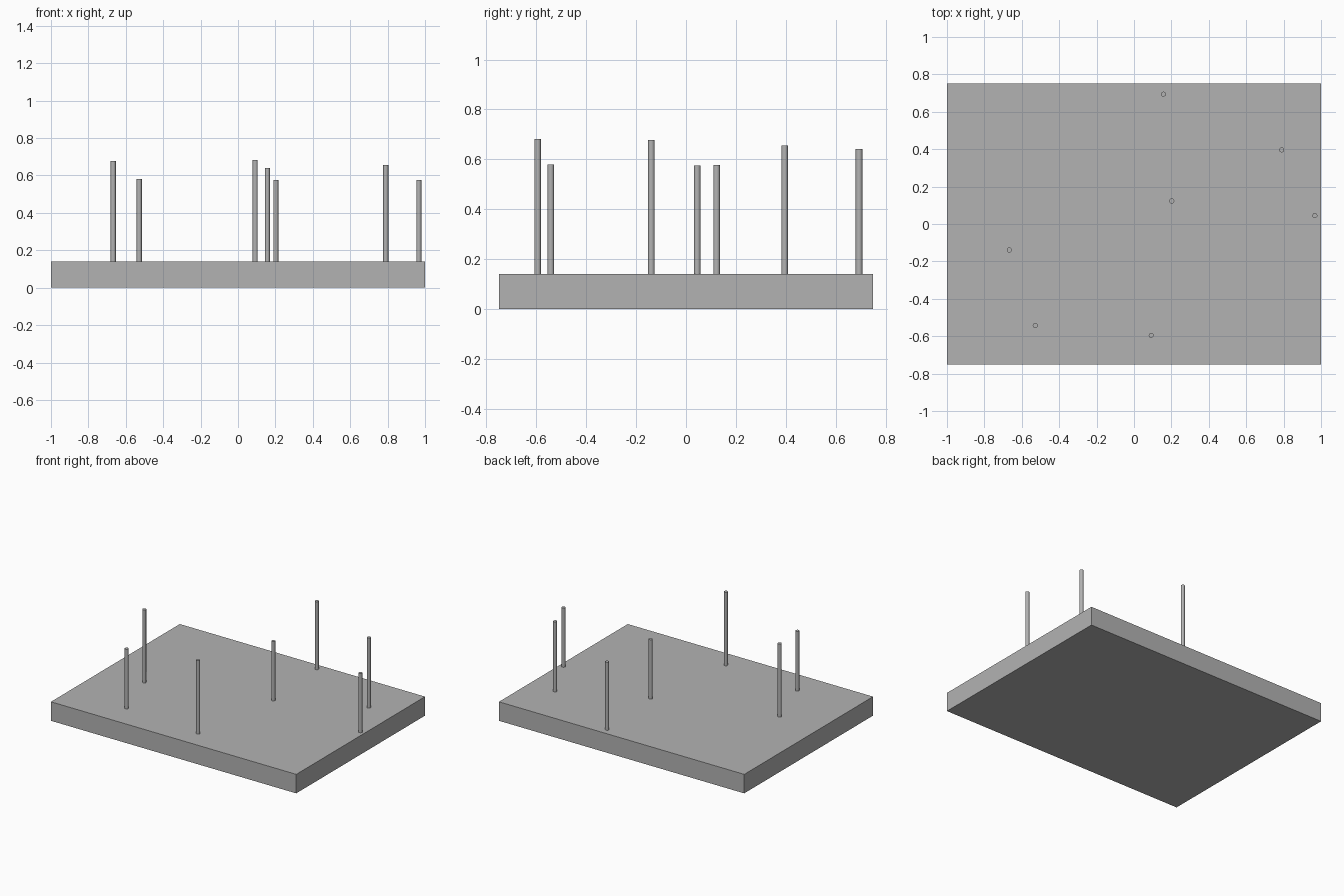
import bpy

cube = bpy.data.objects.get("Cube")
if cube:
    bpy.data.objects.remove(cube, do_unlink=True)

BASE_HEIGHT = 0.14
ROD_RADIUS = 0.0135

# Single flat grey for the whole model
grey = bpy.data.materials.new("grey")
grey.use_nodes = True
color = (0.45, 0.45, 0.45, 1)
grey.diffuse_color = color
grey.node_tree.nodes["Principled BSDF"].inputs["Base Color"].default_value = color


def finish(name):
    obj = bpy.context.object
    obj.name = name
    obj.data.materials.append(grey)
    return obj


# Flat rectangular slab
bpy.ops.mesh.primitive_cube_add(size=1, location=(0, 0, BASE_HEIGHT / 2))
base = finish("base_slab")
base.scale = (2, 1.5, BASE_HEIGHT)
bpy.ops.object.transform_apply(location=False, rotation=False, scale=True)

# Upright rods: x, y, height of the tip
rods = [
    (-0.667, -0.139, 0.678),
    (-0.528, -0.542, 0.58),
    (0.092, -0.595, 0.682),
    (0.157, 0.694, 0.641),
    (0.202, 0.123, 0.577),
    (0.79, 0.396, 0.656),
    (0.967, 0.045, 0.576),
]
for number, (x, y, top) in enumerate(rods, 1):
    bpy.ops.mesh.primitive_cylinder_add(
        vertices=16, radius=ROD_RADIUS, depth=top - BASE_HEIGHT,
        location=(x, y, (top + BASE_HEIGHT) / 2))
    finish(f"rod_{number}")
    bpy.ops.object.shade_smooth_by_angle()
